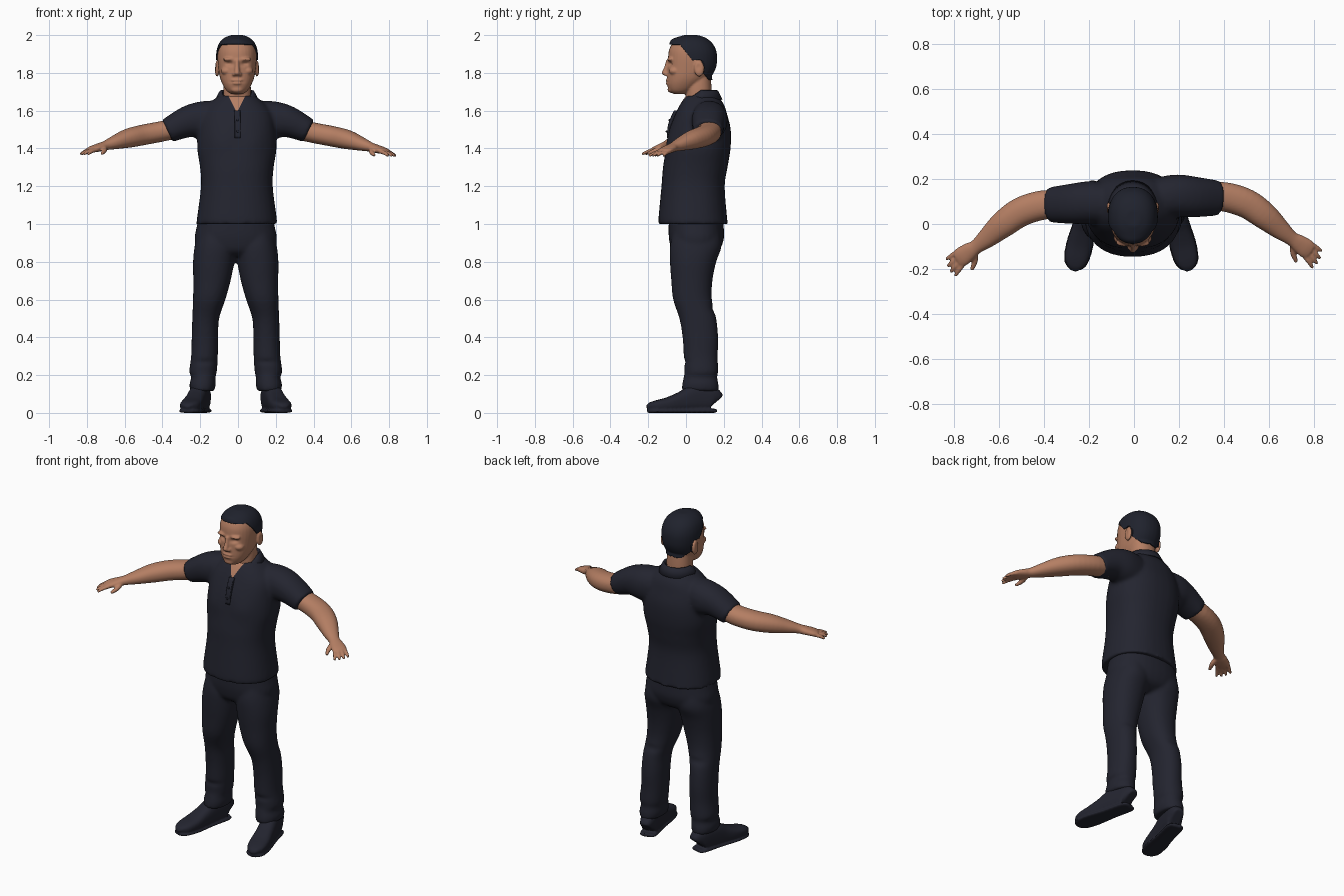
import bpy, bmesh, math
from mathutils import Vector, Matrix

if "Cube" in bpy.data.objects:
    bpy.data.objects.remove(bpy.data.objects["Cube"])

MID = -0.012  # body centre line


def material(name, rgb):
    m = bpy.data.materials.new(name)
    m.use_nodes = True
    m.diffuse_color = (*rgb, 1)
    m.node_tree.nodes["Principled BSDF"].inputs["Base Color"].default_value = (*rgb, 1)
    return m


cloth = material("navy cloth", (0.017, 0.018, 0.029))
hair_dark = material("dark hair", (0.014, 0.016, 0.026))
skin = material("skin", (0.46, 0.21, 0.125))


def spline(rings, steps=4):
    """Catmull-Rom interpolation of ring data."""
    pts = [Vector(r) for r in rings]
    pts = [pts[0]] + pts + [pts[-1]]
    out = []
    for p0, p1, p2, p3 in zip(pts, pts[1:], pts[2:], pts[3:]):
        for k in range(steps):
            t = k / steps
            out.append(p1 + (p2 - p0) * (t / 2) + (p0 * 2 - p1 * 5 + p2 * 4 - p3) * (t * t / 2)
                       + (p1 * 3 - p0 - p2 * 3 + p3) * (t ** 3 / 2))
    return out + [pts[-1]]


def tube(bm, rings, upright=False, power=2.2, seg=32):
    """Closed loft through (x, y, z, half width, half depth) rings."""
    rings = spline(rings)
    centres = [Vector(r[:3]) for r in rings]
    loops = []
    for i, (r, c) in enumerate(zip(rings, centres)):
        u, v = Vector((1, 0, 0)), Vector((0, 1, 0))
        if not upright:
            t = (centres[min(i + 1, len(rings) - 1)] - centres[max(i - 1, 0)]).normalized()
            u = t.cross(Vector((0, 0, 1))).normalized()
            v = u.cross(t)
        loop = []
        for k in range(seg):
            a = math.tau * k / seg
            ca, sa = math.cos(a), math.sin(a)
            x = math.copysign(abs(ca) ** (2 / power), ca) * r[3]
            y = math.copysign(abs(sa) ** (2 / power), sa) * r[4]
            loop.append(bm.verts.new(c + u * x + v * y))
        loops.append(loop)
    for a, b in zip(loops, loops[1:]):
        for k in range(seg):
            bm.faces.new((a[k], a[k - 1], b[k - 1], b[k]))
    bm.faces.new(loops[0])
    bm.faces.new(loops[-1])


def column(bm, rows, x=MID, power=2.2):
    """Upright loft from (z, front, back, half width) rows."""
    tube(bm, [(x, (f + b) / 2, z, w, (b - f) / 2) for z, f, b, w in rows], True, power)


def blob(bm, centre, size):
    bmesh.ops.create_uvsphere(bm, u_segments=24, v_segments=16, radius=1,
                              matrix=Matrix.Translation(centre) @ Matrix.Diagonal((*size, 1)))


def finish(name, bm, *mats):
    bmesh.ops.recalc_face_normals(bm, faces=bm.faces)
    me = bpy.data.meshes.new(name)
    bm.to_mesh(me)
    bm.free()
    o = bpy.data.objects.new(name, me)
    bpy.context.collection.objects.link(o)
    for m in mats:
        me.materials.append(m)
    me.shade_smooth()
    return o


def fuse(name, bm, mats, voxel=0.01, smooth=4):
    """Weld overlapping lofts into one soft skin."""
    o = finish(name, bm, *mats)
    rm = o.modifiers.new("weld", 'REMESH')
    rm.mode, rm.voxel_size, rm.use_smooth_shade = 'VOXEL', voxel, True
    sm = o.modifiers.new("soften", 'SMOOTH')
    sm.factor, sm.iterations = 0.5, smooth
    me = bpy.data.meshes.new_from_object(o.evaluated_get(bpy.context.evaluated_depsgraph_get()))
    o.modifiers.clear()
    o.data = me
    me.materials.clear()
    for m in mats:
        me.materials.append(m)
    me.shade_smooth()
    return o


def push(o, centre, size, move):
    """Soft sculpt stroke."""
    for v in o.data.vertices:
        d = sum(((a - b) / s) ** 2 for a, b, s in zip(v.co, centre, size))
        v.co += Vector(move) * math.exp(-d)


def split(bm, point, normal):
    bmesh.ops.bisect_plane(bm, geom=bm.verts[:] + bm.edges[:] + bm.faces[:],
                           plane_co=point, plane_no=normal)


# Shirt: torso and sleeves
bm = bmesh.new()
column(bm, [(1.0, -.145, .222, .215), (1.04, -.145, .217, .21), (1.2, -.13, .205, .19),
            (1.3, -.122, .22, .195), (1.4, -.105, .236, .21), (1.5, -.088, .237, .205),
            (1.58, -.058, .218, .19), (1.635, -.03, .2, .15), (1.68, .0, .165, .095)], MID + .006, 2.3)
for s in (-1, 1):
    y = .1 + .015 * s
    tube(bm, [(s * .1, y, 1.545, .09, .105), (s * .19, y + .01, 1.55, .095, .1),
              (s * .27, y + .005, 1.54, .09, .083), (s * .375, y, 1.492, .078, .064)])
shirt = fuse("polo_shirt", bm, (cloth, skin), 0.011, 5)
push(shirt, (.09, -.1, 1.43), (.07, .1, .06), (0, -.008, 0))
push(shirt, (-.1, -.1, 1.43), (.07, .1, .06), (0, -.008, 0))

# Open neck of the shirt
bm = bmesh.new()
bm.from_mesh(shirt.data)
for s in (-1, 1):
    split(bm, (MID + .006, 0, 1.59), (s, 0, -.5))
for f in bm.faces:
    c = f.calc_center_median()
    f.material_index = int(c.y < .04 and c.z > 1.59 and abs(c.x - MID - .006) < .5 * (c.z - 1.59))
bm.to_mesh(shirt.data)
bm.free()

# Collar: folded band open at the front
bm = bmesh.new()
rows = []
for i in range(41):
    a = math.radians(22 + 316 * i / 40)
    back = (1 - math.cos(a)) / 2
    z = 1.645 + .065 * min(1, back * 1.9)
    sx, cy = math.sin(a), math.cos(a)
    rows.append([bm.verts.new((MID + .006 + r * sx, .075 - d * cy, z + h))
                 for r, d, h in ((.074, .08, -.03), (.078, .085, 0), (.09, .095, -.004), (.115, .118, -.05))])
for a, b in zip(rows, rows[1:]):
    for k in range(3):
        bm.faces.new((a[k], b[k], b[k + 1], a[k + 1]))
collar = finish("collar", bm, cloth)
collar.modifiers.new("thickness", 'SOLIDIFY').thickness = 0.006

# Placket with buttons
bm = bmesh.new()
tube(bm, [(MID + .01, -.09, 1.455, .016, .012), (MID + .01, -.082, 1.53, .016, .012),
          (MID + .008, -.052, 1.6, .016, .012)], True, 5)
for z, y in ((1.49, -.103), (1.55, -.088)):
    blob(bm, (MID + .01, y, z), (.006, .005, .006))
finish("placket", bm, cloth)

# Trousers
bm = bmesh.new()
column(bm, [(1.04, -.09, .195, .195), (.98, -.092, .2, .208), (.92, -.09, .2, .218),
            (.86, -.075, .175, .2), (.83, -.04, .12, .13)], MID, 2.3)
legs = [(.95, -.07, .18, .02, .2), (.88, -.085, .188, .0, .218), (.8, -.085, .16, .008, .226),
        (.7, -.078, .14, .027, .225), (.6, -.068, .137, .055, .226), (.5, -.035, .16, .088, .23),
        (.4, -.018, .17, .093, .233), (.3, -.012, .168, .095, .236), (.22, -.008, .17, .1, .246),
        (.19, -.012, .165, .107, .236), (.15, -.02, .172, .106, .245), (.115, -.02, .172, .115, .24)]
for s in (-1, 1):
    tube(bm, [(MID + s * (i + o) / 2, (f + b) / 2, z, (o - i) / 2, (b - f) / 2)
              for z, f, b, i, o in legs], True)
trousers = fuse("trousers", bm, (cloth,), 0.01, 4)
for s in (-1, 1):  # creases behind the knees and at the shins
    push(trousers, (MID + s * .16, .17, .55), (.08, .05, .02), (0, -.008, 0))
    push(trousers, (MID + s * .16, -.02, .27), (.08, .05, .015), (0, .007, 0))

# Shoes with soles, toes turned out
for s, side in ((-1, "right"), (1, "left")):
    bm = bmesh.new()
    for rise, grow, rows in (
            (.008, 0, [(0, .03, .1), (.06, .045, .13), (.3, .05, .14), (.5, .052, .105),
                       (.7, .057, .075), (.88, .052, .058), (.97, .034, .045), (1, .012, .025)]),
            (0, .005, [(-.01, .03, .022), (.08, .046, .022), (.4, .048, .02), (.7, .057, .02),
                       (.9, .05, .02), (.98, .032, .02), (1.01, .012, .02)])):
        tube(bm, [(MID + s * (.17 + .085 * t), .155 - .355 * t, rise + h / 2, w + grow, h / 2)
                  for t, w, h in rows], power=2.8)
    fuse(side + "_shoe", bm, (cloth,), 0.007, 2)

# Arms with hands
for s, side in ((-1, "right"), (1, "left")):
    def at(x, y, z, a, b):
        return (s * x, y + .018 + .018 * s, z - .004 * s, a, b)
    bm = bmesh.new()
    tube(bm, [at(*p) for p in ((.3, .085, 1.51, .06, .055), (.4, .085, 1.487, .065, .054),
                               (.5, .055, 1.468, .065, .054), (.58, .0, 1.45, .06, .05),
                               (.65, -.06, 1.428, .045, .036), (.7, -.1, 1.412, .032, .025),
                               (.73, -.12, 1.403, .038, .022), (.765, -.145, 1.393, .043, .018),
                               (.785, -.16, 1.388, .036, .012))])
    for k in range(4):  # fingers from index to little
        f = k / 3
        bend = .008 * math.sin(math.pi * f)
        tube(bm, [at(.748 + .03 * f, -.165 + .045 * f, 1.389, .011, .011),
                  at(.775 + .035 * f + bend, -.2 + .06 * f - bend, 1.38, .011, .01),
                  at(.795 + .04 * f + bend, -.232 + .075 * f - bend, 1.365, .007, .007)], seg=12)
    tube(bm, [at(.71, -.125, 1.4, .016, .014), at(.708, -.165, 1.383, .014, .013),
              at(.722, -.205, 1.368, .008, .008)], seg=12)
    fuse(side + "_arm", bm, (skin,), 0.0055, 3)

# Head: skull, neck, ears and face
HX = MID + .007
bm = bmesh.new()
column(bm, [(1.688, -.065, -.01, .03), (1.705, -.088, .03, .055), (1.74, -.1, .08, .077),
            (1.78, -.1, .125, .092), (1.83, -.098, .152, .1), (1.88, -.095, .158, .104),
            (1.92, -.09, .152, .101), (1.955, -.073, .132, .088), (1.98, -.045, .1, .063),
            (1.993, -.01, .06, .03)], HX, 2.25)
column(bm, [(1.58, .0, .13, .08), (1.66, -.002, .135, .073), (1.72, .0, .135, .073),
            (1.8, .01, .13, .07)], HX)
for s in (-1, 1):
    blob(bm, (HX + s * .106, .07, 1.822), (.012, .027, .042))
    blob(bm, (HX + s * .04, -.082, 1.872), (.036, .018, .011))
    blob(bm, (HX + s * .015, -.103, 1.793), (.011, .012, .01))
    blob(bm, (HX + s * .055, -.06, 1.81), (.03, .03, .022))
tube(bm, [(HX, -.092, 1.87, .011, .012), (HX, -.1, 1.83, .012, .016),
          (HX, -.108, 1.798, .016, .021), (HX, -.102, 1.786, .012, .014)], True)
blob(bm, (HX, -.092, 1.76), (.034, .018, .008))
blob(bm, (HX, -.09, 1.745), (.03, .019, .008))
blob(bm, (HX, -.078, 1.712), (.034, .02, .018))
head = fuse("head", bm, (skin,), 0.0055, 3)
for s in (-1, 1):
    push(head, (HX + s * .04, -.09, 1.848), (.02, .04, .011), (0, .013, 0))
    push(head, (HX + s * .117, .065, 1.83), (.01, .012, .018), (-s * .005, 0, 0))
push(head, (HX, -.1, 1.753), (.032, .04, .004), (0, .006, 0))

# Hair: raised shell trimmed along the hairline
bm = bmesh.new()
bm.from_mesh(head.data)
front, slope = Vector((0, -.03, 1.947)), Vector((0, .185, .15)).normalized()
split(bm, front, (0, 0, 1))
split(bm, front, slope)
drop = [f for f in bm.faces if (f.calc_center_median() - front).z < 0
        and (f.calc_center_median() - front).dot(slope) < 0]
drop += [f for f in bm.faces if f.calc_center_median().z < 1.765]
drop += [f for f in bm.faces if abs(f.calc_center_median().x - HX) > .1 and f.calc_center_median().z < 1.868
         and f.calc_center_median().y < .1]
bmesh.ops.delete(bm, geom=list(set(drop)), context='FACES')
hair = finish("hair", bm, hair_dark)
push(hair, (HX - .01, -.075, 1.965), (.06, .03, .02), (0, -.008, .008))
shell = hair.modifiers.new("thickness", 'SOLIDIFY')
shell.thickness, shell.offset = 0.007, 1
